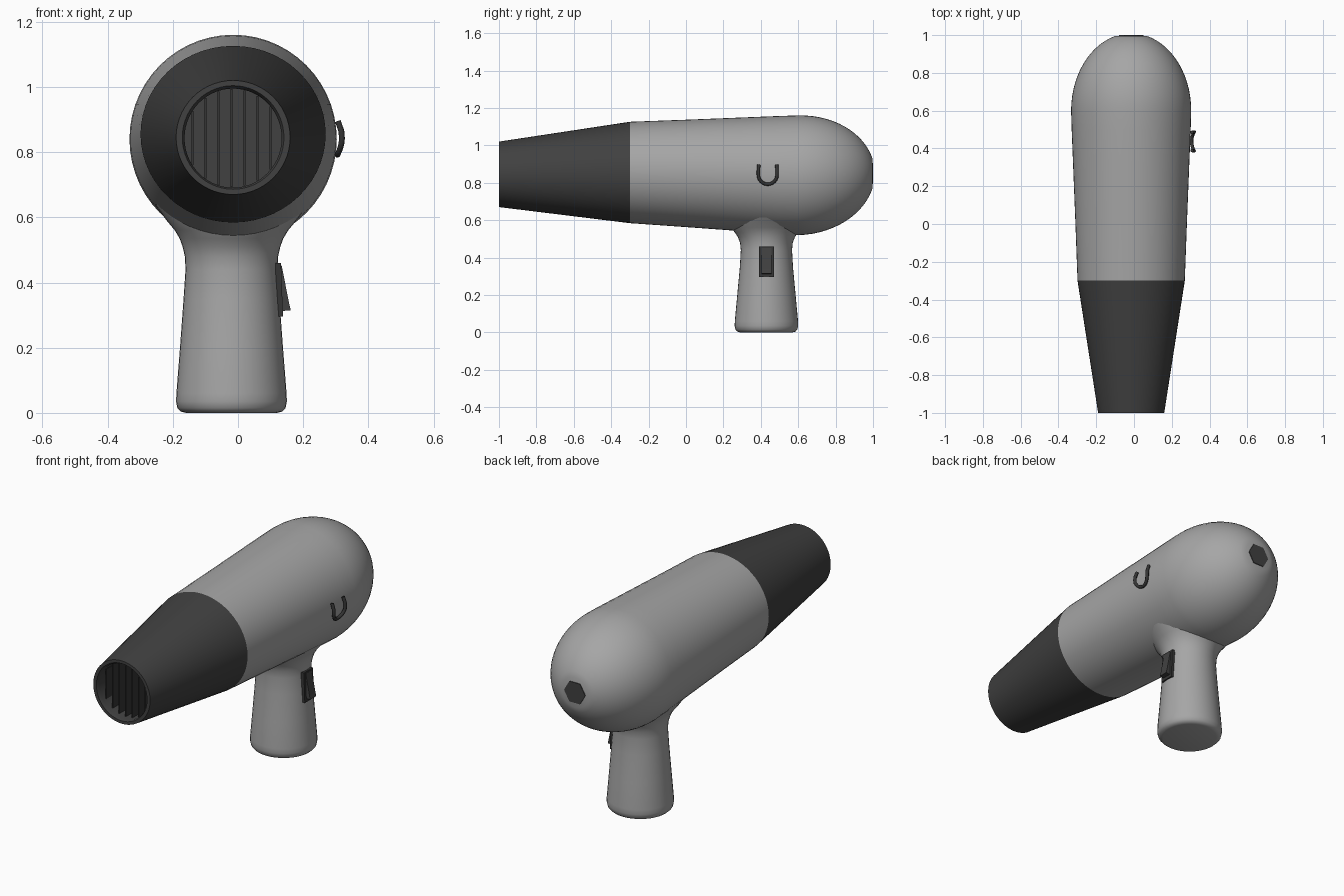
import bpy, bmesh, math
from mathutils import Vector

if "Cube" in bpy.data.objects:
    bpy.data.objects.remove(bpy.data.objects["Cube"])


def material(name, v):
    m = bpy.data.materials.new(name)
    m.diffuse_color = (v, v, v, 1)
    m.use_nodes = True
    m.node_tree.nodes["Principled BSDF"].inputs["Base Color"].default_value = m.diffuse_color
    return m


GREY = material("housing grey", 0.38)
CHARCOAL = material("nozzle charcoal", 0.052)
BLACK = material("trim black", 0.035)


def finish(name, bm, mat, smooth=True):
    bmesh.ops.recalc_face_normals(bm, faces=bm.faces)
    me = bpy.data.meshes.new(name)
    bm.to_mesh(me)
    bm.free()
    me.materials.append(mat)
    ob = bpy.data.objects.new(name, me)
    bpy.context.collection.objects.link(ob)
    if smooth:
        bpy.ops.object.select_all(action='DESELECT')
        ob.select_set(True)
        bpy.context.view_layer.objects.active = ob
        bpy.ops.object.shade_smooth_by_angle(angle=math.radians(35))
    return ob


def loft(name, rings, mat, smooth=True):
    """Skin a list of point rings and cap both ends."""
    bm = bmesh.new()
    vs = [[bm.verts.new(p) for p in ring] for ring in rings]
    n = len(vs[0])
    for a, b in zip(vs, vs[1:]):
        for i in range(n):
            j = (i + 1) % n
            bm.faces.new((a[i], a[j], b[j], b[i]))
    bm.faces.new(vs[0])
    bm.faces.new(vs[-1])
    return finish(name, bm, mat, smooth)


CX = -0.015


def barrel_ring(y, rx, rz, cz, n=56):
    return [(CX + rx * math.cos(2 * math.pi * i / n), y,
             cz + rz * math.sin(2 * math.pi * i / n)) for i in range(n)]


def handle_ring(z, hx, hy, n=40):
    return [(-0.02 + hx * math.cos(2 * math.pi * i / n),
             0.43 + hy * math.sin(2 * math.pi * i / n), z) for i in range(n)]


# Main barrel: slight taper, then a rounded rear end
sections = [(-0.3, 0.284, 0.271, 0.855), (0.0, 0.295, 0.287, 0.85),
            (0.3, 0.307, 0.304, 0.845), (0.5, 0.315, 0.316, 0.841)]
for k in range(15):
    t = math.radians(90 - k * 75 / 14)
    sections.append((0.6 + 0.41 * math.cos(t), 0.318 * math.sin(t),
                     0.32 * math.sin(t), 0.84 + 0.01 * math.cos(t)))
loft("barrel", [barrel_ring(*s) for s in sections], GREY)

# Nozzle with a recessed outlet
loft("nozzle", [barrel_ring(*s) for s in [
    (-0.3, 0.284, 0.271, 0.855), (-1.0, 0.175, 0.175, 0.845),
    (-1.0, 0.156, 0.159, 0.845), (-0.985, 0.149, 0.152, 0.843),
    (-0.82, 0.149, 0.152, 0.843)]], CHARCOAL)

# Handle with rounded foot and flared neck
loft("handle", [handle_ring(*s) for s in [
    (0.0, 0.14, 0.14), (0.004, 0.155, 0.155), (0.015, 0.166, 0.165),
    (0.035, 0.17, 0.17), (0.06, 0.169, 0.169), (0.2, 0.158, 0.156),
    (0.35, 0.147, 0.142), (0.44, 0.141, 0.137), (0.48, 0.143, 0.141),
    (0.51, 0.15, 0.153), (0.535, 0.159, 0.17), (0.56, 0.174, 0.19),
    (0.59, 0.199, 0.205), (0.64, 0.236, 0.21)]], GREY)


def box(bm, lo, hi):
    r = bmesh.ops.create_cube(bm, size=1)
    for v in r["verts"]:
        v.co = Vector([l + (c + 0.5) * (h - l) for l, h, c in zip(lo, hi, v.co)])


# Outlet grille: upright slats
bm = bmesh.new()
for i in range(-3, 4):
    x = -0.02 + 0.04 * i
    h = math.sqrt(0.15 ** 2 - (x - CX) ** 2)
    box(bm, (x - 0.003, -0.96, 0.843 - h), (x + 0.003, -0.88, 0.843 + h))
finish("grille", bm, BLACK, False)

# Rear hexagonal plate
loft("rear_plate", [[(CX + 0.065 * math.cos(i * math.pi / 3), y,
                      0.85 + 0.065 * math.sin(i * math.pi / 3)) for i in range(6)]
                    for y in (0.993, 1.0)], CHARCOAL, False)

# Switch: frame following the handle slope, and wedge rocker
loft("switch_frame", [[(x + 0.006 * (z < 0.4), y, z) for y, z in
                       ((0.39, 0.295), (0.47, 0.295), (0.47, 0.46), (0.39, 0.46))]
                      for x in (0.09, 0.132)], BLACK, False)
loft("switch_rocker", [[(0.11, y, 0.31), (0.162, y, 0.315), (0.157, y, 0.335),
                        (0.134, y, 0.452), (0.11, y, 0.452)]
                       for y in (0.404, 0.456)], CHARCOAL, False)

# U-shaped emblem-like hook on the side, bowed along the barrel
path = [(-0.048, 0.895), (-0.05, 0.865)]
path += [(0.05 * math.cos(a), 0.842 + 0.05 * math.sin(a))
         for a in (math.pi + k * math.pi / 12 for k in range(13))]
path += [(0.05, 0.865), (0.048, 0.895)]
cu = bpy.data.curves.new("side_hook", 'CURVE')
cu.dimensions = '3D'
cu.bevel_depth = 0.009
cu.bevel_resolution = 3
cu.use_fill_caps = True
sp = cu.splines.new('POLY')
sp.points.add(len(path) - 1)
for p, (dy, z) in zip(sp.points, path):
    p.co = (0.319 - 5.0 * (z - 0.845) ** 2, 0.437 + dy, z, 1)
cu.materials.append(BLACK)
bpy.context.collection.objects.link(bpy.data.objects.new("side_hook", cu))
